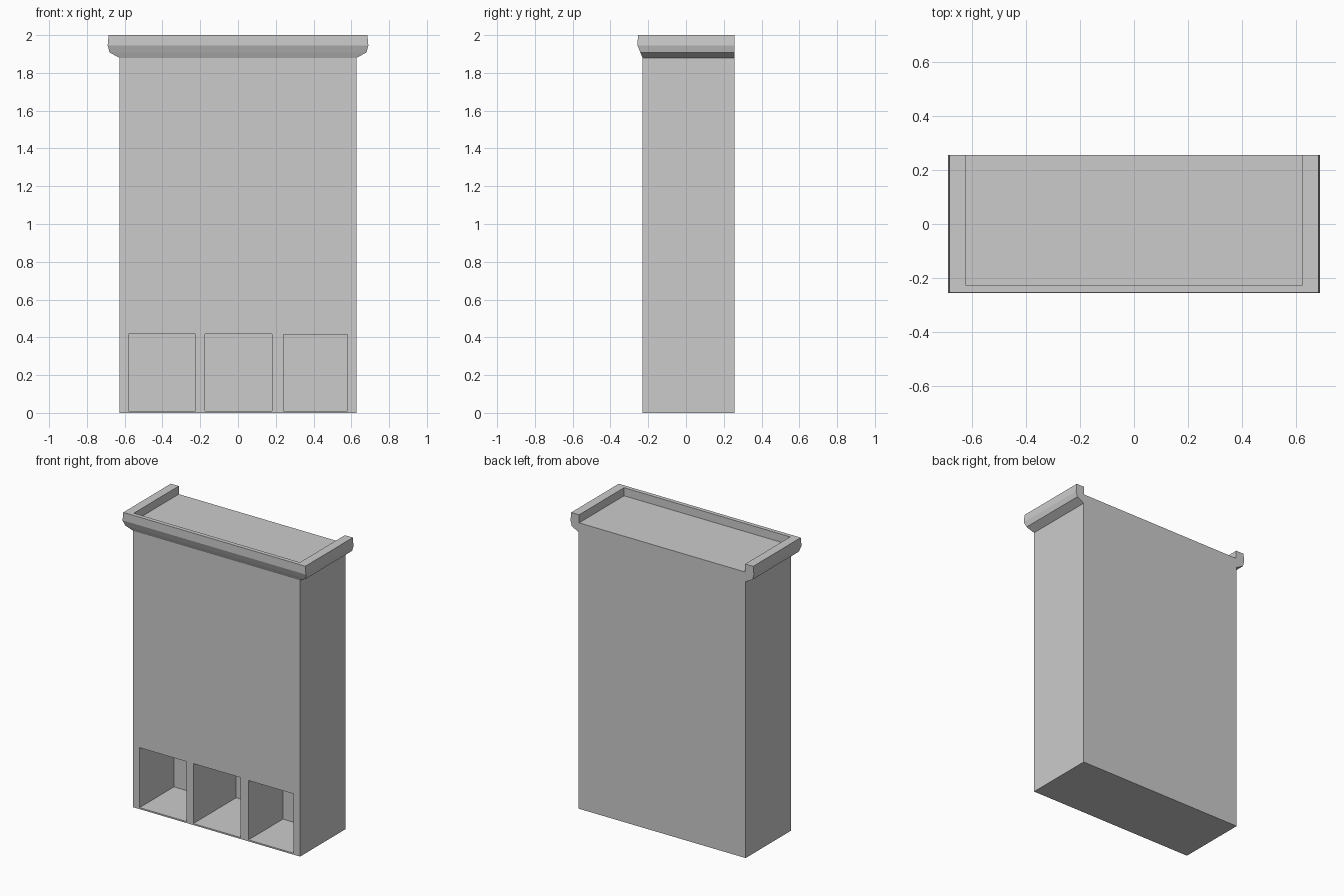
import bpy, bmesh

if "Cube" in bpy.data.objects:
    bpy.data.objects.remove(bpy.data.objects["Cube"])


def box(name, x0, x1, y0, y1, z0, z1):
    bpy.ops.mesh.primitive_cube_add(size=1, location=((x0 + x1) / 2, (y0 + y1) / 2, (z0 + z1) / 2))
    ob = bpy.context.object
    ob.name = name
    ob.scale = (x1 - x0, y1 - y0, z1 - z0)
    bpy.ops.object.transform_apply(location=True, rotation=False, scale=True)
    return ob


HALF, FRONT, BACK = 0.628, -0.23, 0.256

# Main block; its top is the recessed floor inside the rim
body = box("cabinet_body", -HALF, HALF, FRONT, BACK, 0, 1.945)

# Three open cubbies along the bottom: left, right, top, back
cubbies = [(-0.58, -0.225, 0.418, 0.14),
           (-0.175, 0.18, 0.418, 0.23),
           (0.24, 0.58, 0.414, 0.14)]
for x0, x1, top, back in cubbies:
    cutter = box("cubby_cutter", x0, x1, FRONT - 0.1, back, 0.01, top)
    mod = body.modifiers.new("cubby", 'BOOLEAN')
    mod.operation, mod.solver, mod.object = 'DIFFERENCE', 'EXACT', cutter
    bpy.context.view_layer.objects.active = body
    bpy.ops.object.modifier_apply(modifier=mod.name)
    bpy.data.objects.remove(cutter)

# Moulded rim on the front and both sides: profile (side overhang, front overhang, z)
profile = [(-0.003, -0.003, 1.88), (0.0, 0.0, 1.88), (0.052, 0.012, 1.908), (0.062, 0.026, 1.945),
           (0.057, 0.025, 2.0), (-0.003, -0.003, 2.0)]
bm = bmesh.new()
rings = []
for side, at_back in [(-1, True), (-1, False), (1, False), (1, True)]:
    rings.append([bm.verts.new((side * (HALF + dx), BACK if at_back else FRONT - dy, z))
                  for dx, dy, z in profile])
n = len(profile)
for a, b in zip(rings, rings[1:]):
    for i in range(n):
        j = (i + 1) % n
        bm.faces.new((a[i], a[j], b[j], b[i]))
bm.faces.new(rings[0])
bm.faces.new(rings[-1])
bmesh.ops.recalc_face_normals(bm, faces=bm.faces)
mesh = bpy.data.meshes.new("top_rim")
bm.to_mesh(mesh)
bm.free()
bpy.context.collection.objects.link(bpy.data.objects.new("top_rim", mesh))
